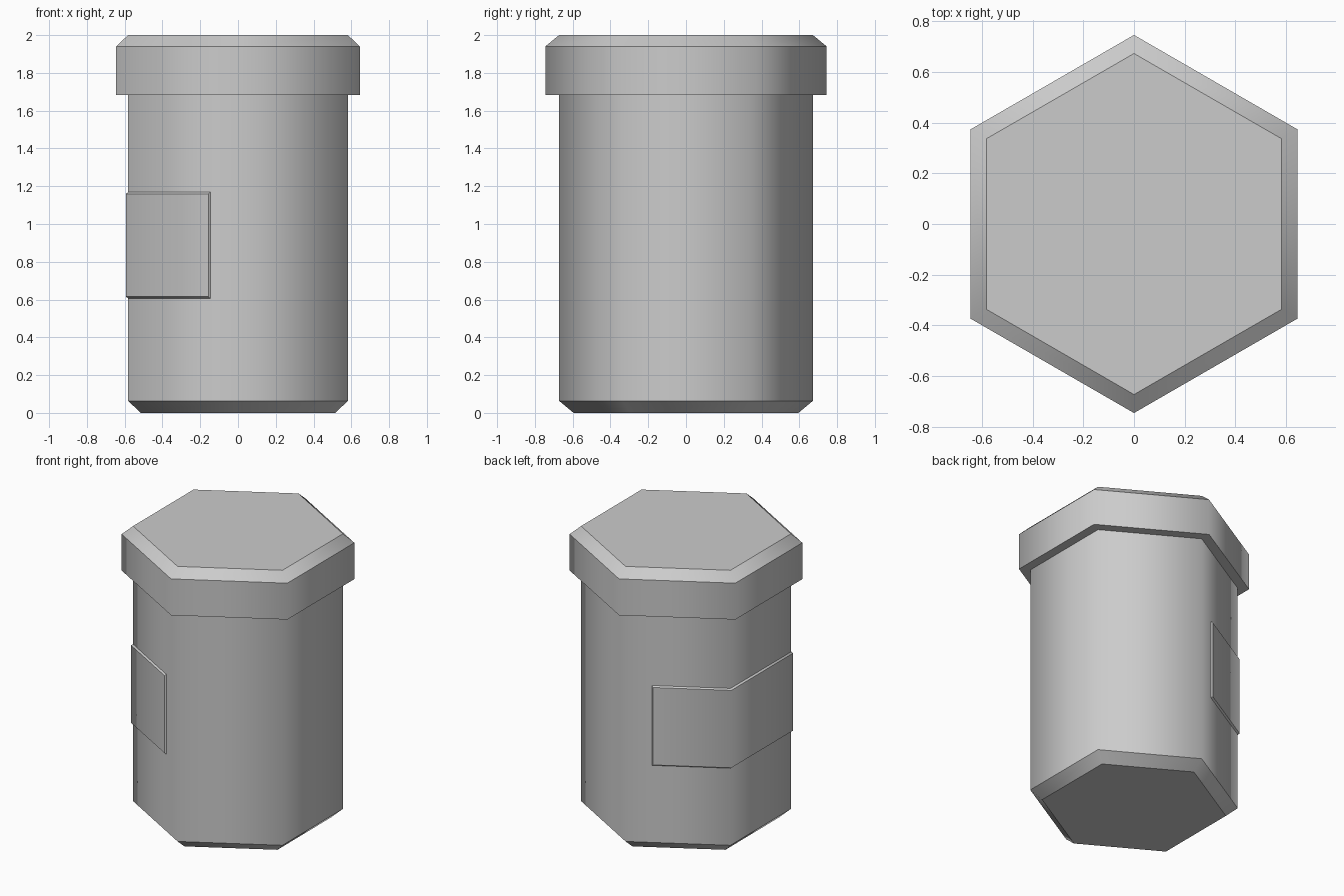
import bpy, bmesh
from math import sin, cos, radians
from mathutils import Vector

old = bpy.data.objects.get("Cube")
if old:
    bpy.data.objects.remove(old)

grey = bpy.data.materials.new("light_grey")
grey.use_nodes = True
colour = (0.6, 0.6, 0.6, 1)
grey.diffuse_color = colour
grey.node_tree.nodes["Principled BSDF"].inputs["Base Color"].default_value = colour


def corner(radius, degrees, z):
    a = radians(degrees)
    return Vector((radius * cos(a), radius * sin(a), z))


def finish(name, bm):
    """Shade smoothly around the hexagon, keep the horizontal rims crisp."""
    bmesh.ops.recalc_face_normals(bm, faces=bm.faces)
    for face in bm.faces:
        face.smooth = len(face.verts) == 4
    mesh = bpy.data.meshes.new(name)
    bm.to_mesh(mesh)
    bm.free()
    mesh.materials.append(grey)
    obj = bpy.data.objects.new(name, mesh)
    bpy.context.collection.objects.link(obj)
    return obj


def hex_solid(name, profile):
    """Six-sided solid from (corner radius, height) pairs."""
    bm = bmesh.new()
    rings = [[bm.verts.new(corner(r, 30 + 60 * i, z)) for i in range(6)]
             for r, z in profile]
    for low, high in zip(rings, rings[1:]):
        for i in range(6):
            j = (i + 1) % 6
            bm.faces.new((low[i], low[j], high[j], high[i]))
    bm.faces.new(rings[0])
    bm.faces.new(rings[-1])
    for ring in rings:
        for i in range(6):
            bm.edges.get((ring[i], ring[i - 1])).smooth = False
    return finish(name, bm)


def wrap_points(radius, reach):
    """Plan path over the right-hand face and part of both neighbours."""
    c = [corner(radius, a, 0) for a in (90, 150, 210, 270)]
    return [c[1].lerp(c[0], reach), c[1], c[2], c[2].lerp(c[3], reach)]


def wrapped_label(name, inner, outer, low, high, bevel):
    """Thin plate folded round the body, with bevelled borders."""
    bm = bmesh.new()
    rows = []
    for path, z in ((wrap_points(inner, 0.75), low),
                    (wrap_points(outer, 0.735), low + bevel),
                    (wrap_points(outer, 0.735), high - bevel),
                    (wrap_points(inner, 0.75), high)):
        rows.append([bm.verts.new((p.x, p.y, z)) for p in path])
    for k in range(4):
        a, b = rows[k], rows[(k + 1) % 4]
        for i in range(3):
            bm.faces.new((a[i], a[i + 1], b[i + 1], b[i]))
    for i in (0, 3):
        bm.faces.new([row[i] for row in rows])
    for row in rows:
        for i in range(3):
            bm.edges.get((row[i], row[i + 1])).smooth = False
    for i in (0, 3):
        for k in range(4):
            bm.edges.get((rows[k][i], rows[k - 1][i])).smooth = False
    return finish(name, bm)


# Jar body with a chamfered foot
hex_solid("body", [(0.595, 0), (0.672, 0.064), (0.672, 1.7)])

# Overhanging lid with a chamfered top
hex_solid("lid", [(0.745, 1.684), (0.745, 1.94), (0.672, 2.0)])

# Label folded over three sides
wrapped_label("label", 0.67, 0.685, 0.605, 1.17, 0.01)
